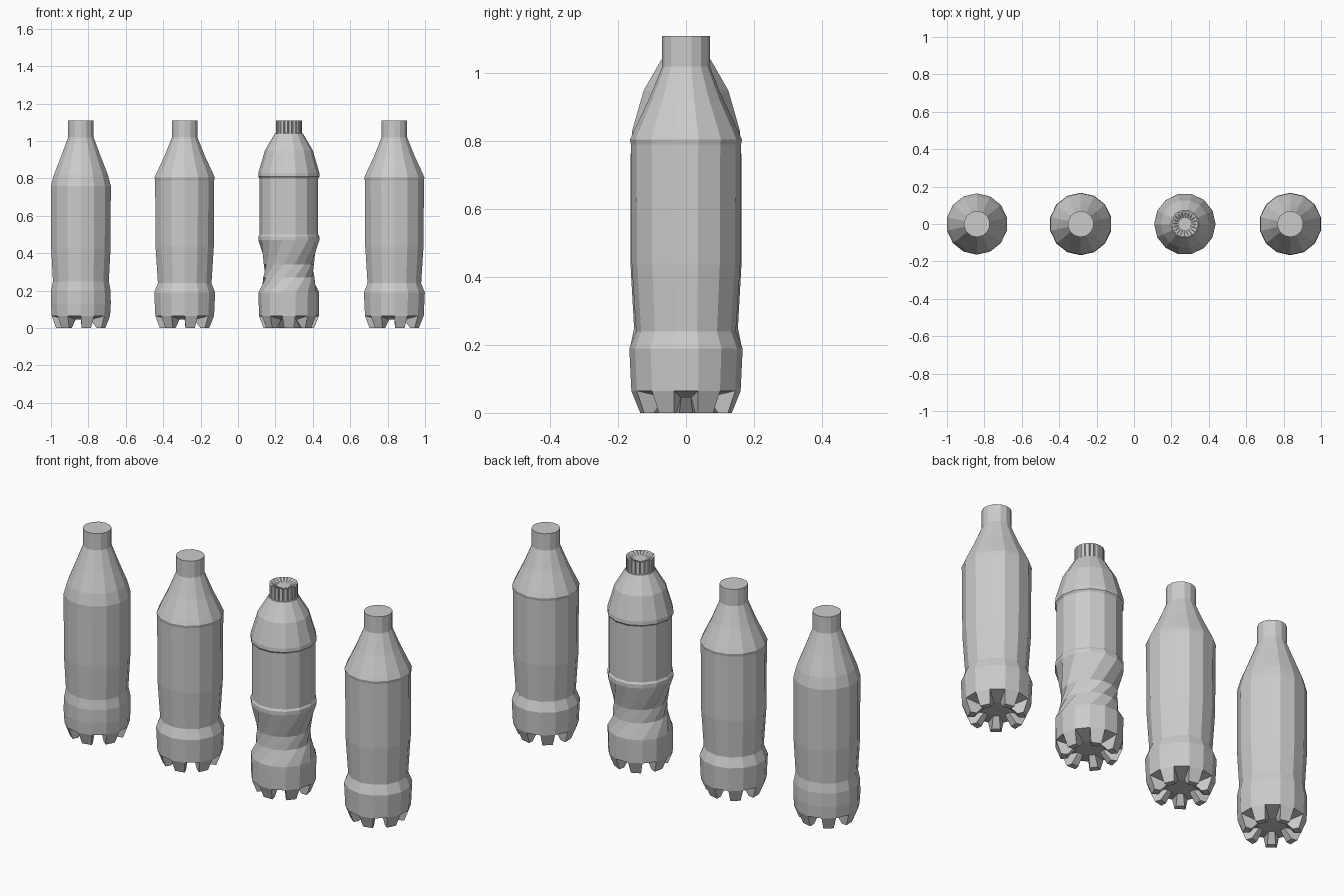
import bpy, bmesh
from math import pi, sin, cos

if "Cube" in bpy.data.objects:
    bpy.data.objects.remove(bpy.data.objects["Cube"])

N = 14                      # body facets
STEP = 2 * pi / N


def pt(bm, r, a, z):
    return bm.verts.new((r * cos(a), r * sin(a), z))


def finish(bm, name, x):
    bmesh.ops.recalc_face_normals(bm, faces=bm.faces)
    me = bpy.data.meshes.new(name)
    bm.to_mesh(me)
    bm.free()
    ob = bpy.data.objects.new(name, me)
    ob.location.x = x
    bpy.context.collection.objects.link(ob)
    return ob


def skin(bm, rings):
    for a, b in zip(rings, rings[1:]):
        n = len(a)
        for i in range(n):
            j = (i + 1) % n
            bm.faces.new((a[i], a[j], b[j], b[i]))


def bottle(name, x, profile, rot=0.0):
    """Profile rows: radius, height, twist in facets. First row is the top of the feet."""
    bm = bmesh.new()
    ang = [(i - 0.5) * STEP + rot for i in range(N)]
    rings = [[pt(bm, r, a + t * STEP, z) for a in ang] for r, z, t in profile]
    skin(bm, rings)
    bm.faces.new(rings[-1])

    # seven feet around a recessed base: even facets are notches, odd ones feet
    A = rings[0]
    C = [pt(bm, 0.065, a, 0.045) for a in ang]
    bm.faces.new(C)
    for i in range(N):
        j = (i + 1) % N
        if i % 2 == 0:
            bm.faces.new((A[i], A[j], C[j], C[i]))
            continue
        mid = ang[i] + STEP / 2
        a0, a1 = mid - STEP * 0.42, mid + STEP * 0.42
        B0, B1 = pt(bm, 0.135, a0, 0), pt(bm, 0.135, a1, 0)
        M0, M1 = pt(bm, 0.105, a0, 0), pt(bm, 0.105, a1, 0)
        bm.faces.new((A[i], A[j], B1, B0))
        bm.faces.new((B0, B1, M1, M0))
        bm.faces.new((M0, M1, C[j], C[i]))
        bm.faces.new((A[i], B0, M0, C[i]))
        bm.faces.new((A[j], B1, M1, C[j]))
    return finish(bm, name, x)


def ridged_cap(name, x, z0, z1):
    """Screw cap with narrow vertical grooves and a slightly dished top."""
    bm = bmesh.new()
    ribs = 20
    pattern = [(0.0, 0.070), (0.70, 0.070), (0.85, 0.065)]
    pts = [((k + f) * 2 * pi / ribs, r) for k in range(ribs) for f, r in pattern]
    rows = [(1.0, z0), (1.0, z1), (0.9, z1), (0.5, z1 - 0.012)]
    rings = [[pt(bm, r * s, a, z) for a, r in pts] for s, z in rows]
    skin(bm, rings)
    bm.faces.new(rings[0])
    bm.faces.new(rings[-1])
    return finish(bm, name, x)


# plain bottle with a soft lower waist
plain = [(0.160, 0.065, 0), (0.164, 0.13, 0), (0.163, 0.20, 0), (0.153, 0.25, 0),
         (0.163, 0.43, 0), (0.164, 0.76, 0), (0.148, 0.82, 0), (0.108, 0.92, 0),
         (0.070, 1.02, 0), (0.070, 1.11, 0)]
# bottle with a shoulder lip and a raised lower collar
collared = [(0.161, 0.065, 0), (0.167, 0.19, 0), (0.147, 0.24, 0), (0.160, 0.44, 0),
            (0.162, 0.79, 0), (0.165, 0.805, 0), (0.154, 0.83, 0), (0.111, 0.92, 0),
            (0.070, 1.02, 0), (0.070, 1.11, 0)]
# bottle with a spiral waist and a grooved label band
twisted = [(0.160, 0.065, 0), (0.162, 0.17, 0), (0.162, 0.19, 0), (0.137, 0.27, 1),
           (0.134, 0.34, 2), (0.163, 0.47, 3), (0.163, 0.49, 3), (0.157, 0.50, 3),
           (0.157, 0.80, 3), (0.164, 0.81, 3), (0.163, 0.83, 3), (0.128, 0.95, 3),
           (0.075, 1.04, 3), (0.062, 1.045, 3), (0.062, 1.09, 3)]

bottle("plain_bottle", -0.84, plain)
bottle("collared_bottle_left", -0.285, collared)
bottle("twisted_bottle", 0.272, twisted, -STEP / 2)
ridged_cap("ridged_cap", 0.272, 1.04, 1.11)
bottle("collared_bottle_right", 0.836, collared)
